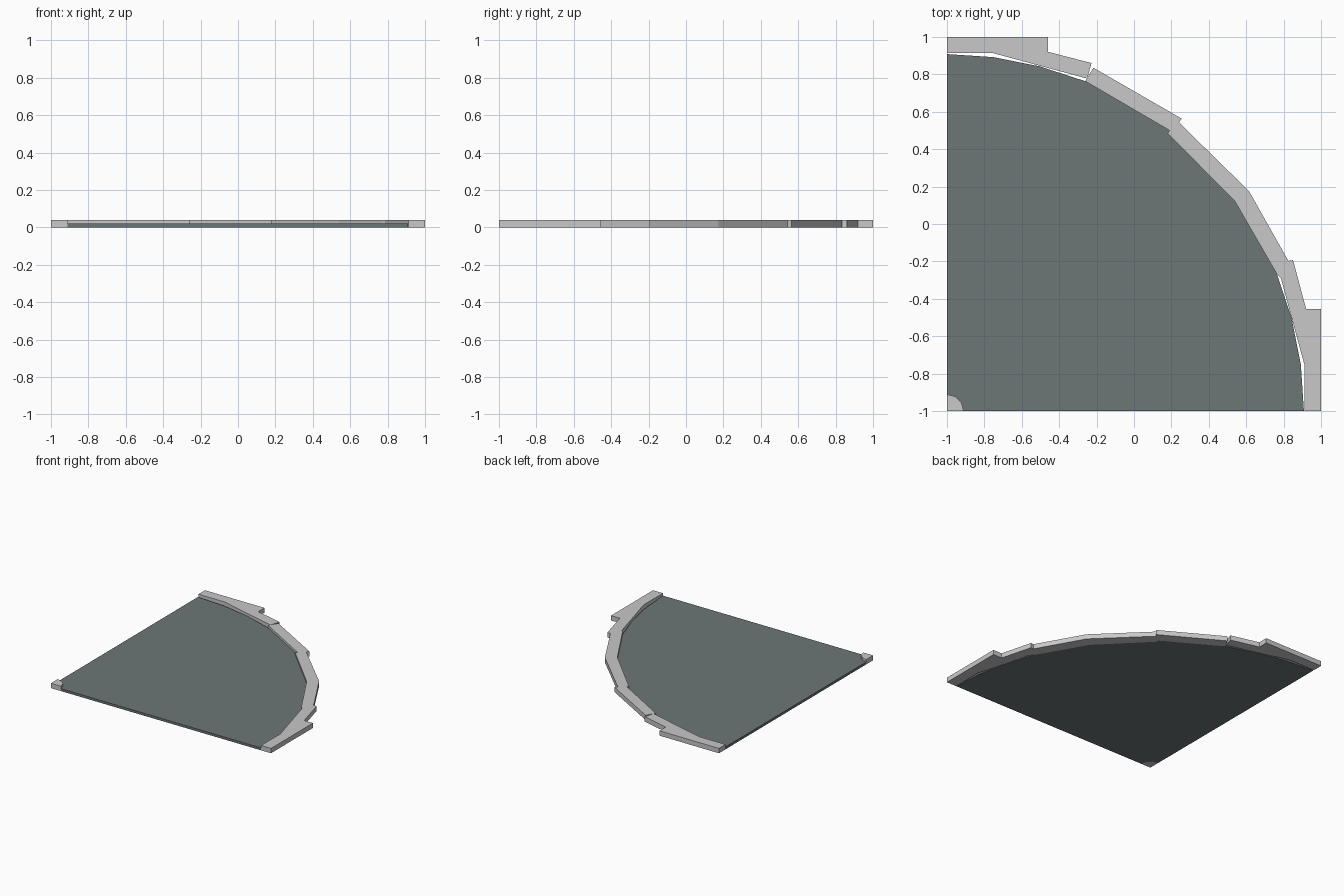
import bpy, bmesh, math

if "Cube" in bpy.data.objects:
    bpy.data.objects.remove(bpy.data.objects["Cube"])

def material(name, rgb):
    m = bpy.data.materials.new(name)
    m.diffuse_color = (*rgb, 1)
    m.use_nodes = True
    m.node_tree.nodes["Principled BSDF"].inputs["Base Color"].default_value = m.diffuse_color
    return m

STONE = material("light concrete", (0.58, 0.58, 0.58))
ASPHALT = material("dark asphalt", (0.15, 0.18, 0.18))

def slab(name, outline, height, mat):
    """Extrude a flat outline from the ground up to height."""
    bm = bmesh.new()
    face = bm.faces.new([bm.verts.new((x, y, 0)) for x, y in outline])
    top = bmesh.ops.extrude_face_region(bm, geom=[face])["geom"]
    for v in top:
        if isinstance(v, bmesh.types.BMVert):
            v.co.z = height
    bmesh.ops.recalc_face_normals(bm, faces=bm.faces)
    me = bpy.data.meshes.new(name)
    bm.to_mesh(me)
    bm.free()
    me.materials.append(mat)
    ob = bpy.data.objects.new(name, me)
    bpy.context.collection.objects.link(ob)

def arc(radius, angles):
    """Points round the quarter circle's centre at the front left corner."""
    return [(-1 + radius * math.cos(math.radians(a)),
             -1 + radius * math.sin(math.radians(a))) for a in angles]

CURB, ROAD = 0.04, 0.02
corner = arc(0.09, (0, 30, 60, 90))

# Road surface: quarter disc, flattened where it meets the straight curbs
road = (arc(1.908, (0, 7.5, 15)) + [(0.765, -0.27), (0.54, 0.12), (0.18, 0.485),
        (0.19, 0.50), (-0.26, 0.763)] + arc(1.908, (75, 82.5, 90)))
slab("road_surface", road + corner[::-1], ROAD, ASPHALT)

# Small rounded corner stone
slab("corner_stone", [(-1, -1)] + corner, CURB, STONE)

# Curb stones following the bend
slab("curb_back", [(-1, 1), (-0.46, 1), (-0.46, 0.92), (-0.227, 0.86),
                   (-0.25, 0.777), (-0.76, 0.915), (-1, 0.915)], CURB, STONE)
slab("curb_upper", [(-0.217, 0.835), (0.255, 0.563), (0.24, 0.543), (0.18, 0.485),
                    (0.19, 0.50), (-0.26, 0.763)], CURB, STONE)
slab("curb_middle", [(0.24, 0.543), (0.605, 0.185), (0.54, 0.12), (0.18, 0.485)],
     CURB, STONE)
slab("curb_lower", [(0.605, 0.185), (0.615, 0.175), (0.825, -0.197), (0.765, -0.27),
                    (0.54, 0.12)], CURB, STONE)
slab("curb_right", [(0.825, -0.197), (0.85, -0.193), (0.92, -0.455), (1, -0.455), (1, -1),
                    (0.91, -1), (0.91, -0.75), (0.785, -0.29), (0.765, -0.27)], CURB, STONE)
